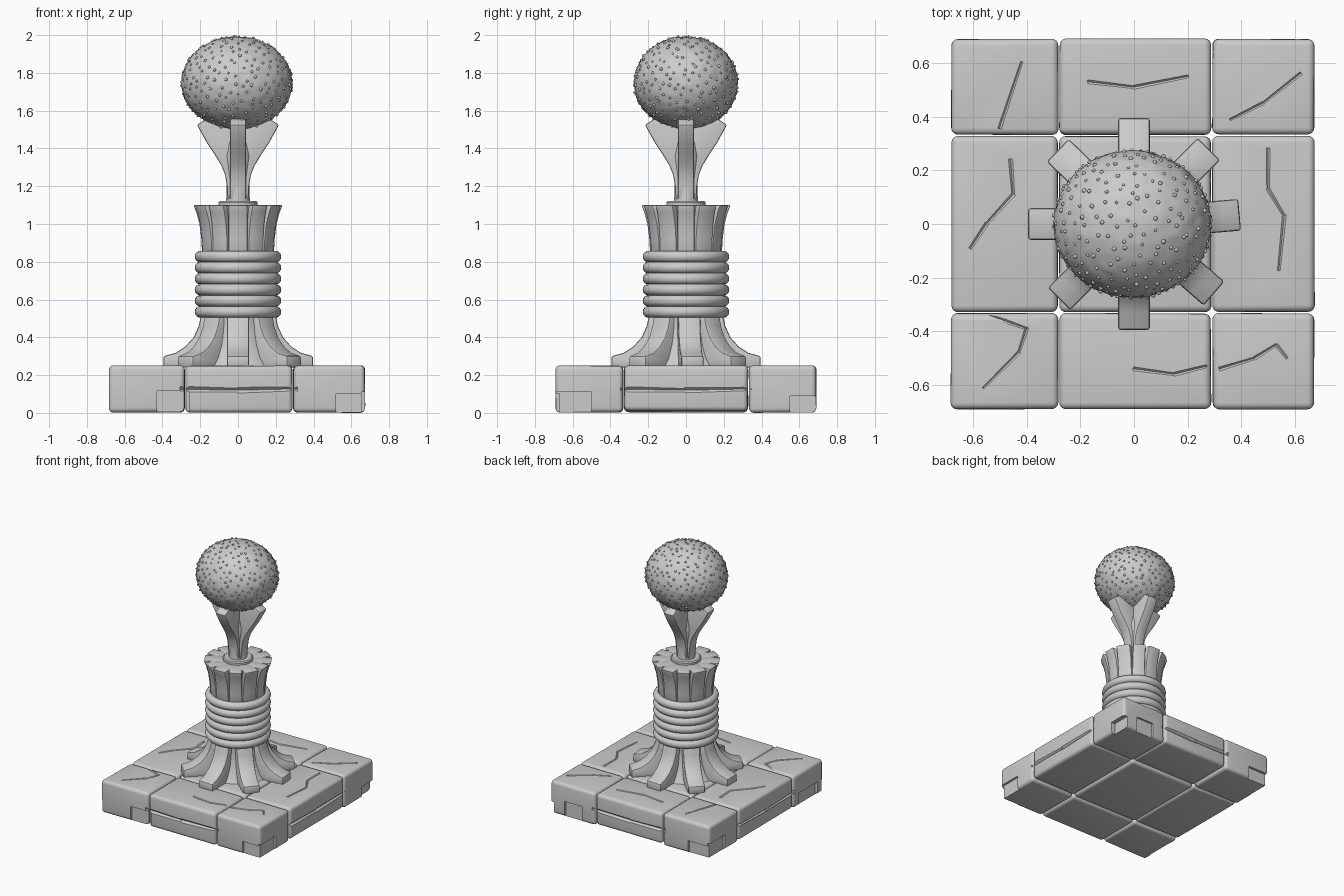
import bpy, bmesh, math, random
from mathutils import Vector, Matrix, noise

random.seed(4)
cube = bpy.data.objects.get("Cube")
if cube:
    bpy.data.objects.remove(cube, do_unlink=True)

stone_grey = bpy.data.materials.new("stone_grey")
stone_grey.use_nodes = True
GREY = (0.6, 0.6, 0.6, 1)
stone_grey.diffuse_color = GREY
stone_grey.node_tree.nodes["Principled BSDF"].inputs["Base Color"].default_value = GREY


def finish(bm, name, angle=35):
    bmesh.ops.recalc_face_normals(bm, faces=bm.faces)
    mesh = bpy.data.meshes.new(name)
    bm.to_mesh(mesh)
    bm.free()
    mesh.materials.append(stone_grey)
    mesh.shade_smooth()
    mesh.set_sharp_from_angle(angle=math.radians(angle))
    obj = bpy.data.objects.new(name, mesh)
    bpy.context.collection.objects.link(obj)
    return obj


def add_box(bm, lo, hi):
    lo, hi = Vector(lo), Vector(hi)
    mat = Matrix.Translation((lo + hi) / 2) @ Matrix.Diagonal((*(hi - lo), 1))
    return bmesh.ops.create_cube(bm, size=1, matrix=mat)["verts"]


def soften(bm, offset, segments=1):
    edges = [e for e in bm.edges if e.calc_face_angle(0) > 1]
    bmesh.ops.bevel(bm, geom=edges, offset=offset, segments=segments,
                    profile=0.5, affect='EDGES')


def lathe(name, profile, steps=48, wobble=0):
    """Spin a radius/height profile about the vertical axis."""
    bm = bmesh.new()
    verts = [bm.verts.new((r, 0, z)) for r, z in profile]
    edges = [bm.edges.new(p) for p in zip(verts, verts[1:])]
    bmesh.ops.spin(bm, geom=verts + edges, axis=(0, 0, 1), cent=(0, 0, 0),
                   angle=math.tau, steps=steps)
    bmesh.ops.remove_doubles(bm, verts=bm.verts, dist=1e-4)
    for v in bm.verts:
        v.co += wobble * noise.noise_vector(v.co * 12)
    return finish(bm, name)


def fin(name, profile, width, angle, bevel=0.01):
    """Upright slab cut to a radius/height outline, pointing outward."""
    bm = bmesh.new()
    verts = [bm.verts.new((r, -width / 2, z)) for r, z in profile]
    face = bm.faces.new(verts)
    out = bmesh.ops.extrude_face_region(bm, geom=[face])["geom"]
    moved = [g for g in out if isinstance(g, bmesh.types.BMVert)]
    bmesh.ops.translate(bm, verts=moved, vec=(0, width, 0))
    bmesh.ops.recalc_face_normals(bm, faces=bm.faces)
    soften(bm, bevel, 2)
    bmesh.ops.rotate(bm, verts=bm.verts, cent=(0, 0, 0),
                     matrix=Matrix.Rotation(math.radians(angle), 3, 'Z'))
    return finish(bm, name)


# Cutter for cracks, side grooves and chipped corners
cut = bmesh.new()


def crack(points, radius):
    for a, b in zip(points, points[1:]):
        a, b = Vector(a), Vector(b)
        d = b - a
        mat = Matrix.Translation((a + b) / 2) @ d.to_track_quat('Z', 'Y').to_matrix().to_4x4()
        bmesh.ops.create_cone(cut, cap_ends=True, segments=4, radius1=radius,
                              radius2=radius * 0.7, depth=d.length * 1.04, matrix=mat)


TOP = 0.25
surface_cracks = [
    [(-.46, .24), (-.45, .11), (-.55, 0), (-.61, -.09)],
    [(-.54, -.34), (-.4, -.39), (-.43, -.48), (-.56, -.61)],
    [(.62, .56), (.48, .45), (.36, .39)],
    [(.5, .28), (.5, .13), (.56, .03), (.54, -.17)],
    [(.32, -.54), (.45, -.5), (.53, -.45), (.57, -.5)],
    [(0, -.54), (.15, -.56), (.27, -.53)],
    [(-.5, .36), (-.42, .6)],
    [(-.17, .53), (0, .51), (.2, .55)],
]
for path in surface_cracks:
    crack([(x, y, TOP) for x, y in path], 0.008)

for s in (-1, 1):
    crack([(-.3, s * .69, .125), (0, s * .69, .12), (.31, s * .69, .127)], 0.016)
    crack([(s * .675, -.34, .125), (s * .675, 0, .12), (s * .675, .34, .127)], 0.016)

chips = [
    ((-.43, -.8, -.1), (-.26, -.675, .115)),
    ((.52, -.8, -.1), (.8, -.67, .1)),
    ((.655, -.8, -.1), (.8, -.5, .11)),
    ((.64, .55, -.1), (.8, .8, .09)),
    ((-.8, .5, -.1), (-.665, .8, .12)),
    ((-.8, .67, -.1), (-.5, .8, .1)),
    ((.4, .675, -.1), (.55, .8, .12)),
    ((-.8, -.62, -.1), (-.665, -.4, .1)),
]
for lo, hi in chips:
    add_box(cut, lo, hi)
cutter = finish(cut, "crack_cutter")
cutter.hide_render = True
cutter.hide_viewport = False
cutter.data.polygons.foreach_set("use_smooth", [False] * len(cutter.data.polygons))

# Nine paving stones
xs, ys = (-.685, -.28, .29, .675), (-.693, -.33, .33, .693)
rows, cols = ("front", "middle", "back"), ("right", "centre", "left")
gap = 0.003
for j, row in enumerate(rows):
    for i, col in enumerate(cols):
        bm = bmesh.new()
        add_box(bm, (xs[i] + gap, ys[j] + gap, random.uniform(0, .012)),
                (xs[i + 1] - gap, ys[j + 1] - gap, TOP))
        for v in bm.verts:
            v.co += Vector([random.uniform(-.002, .002) for _ in range(3)])
        soften(bm, 0.024, 4)
        stone = finish(bm, f"paving_stone_{row}_{col}")
        mod = stone.modifiers.new("cracks", 'BOOLEAN')
        mod.operation, mod.object = 'DIFFERENCE', cutter
        mod.solver, mod.use_self = 'EXACT', True
        bpy.context.view_layer.objects.active = stone
        bpy.ops.object.modifier_apply(modifier=mod.name)
        stone.data.shade_smooth()
        stone.data.set_sharp_from_angle(angle=math.radians(35))
bpy.data.objects.remove(cutter, do_unlink=True)

# Trunk core with eight spreading roots
lathe("trunk_core", [(0, .24), (.25, .24), (.215, .29), (.19, .36), (.178, .43), (.172, .52),
                     (.185, .55), (.185, .84), (.172, .88), (.175, .98), (.2, 1.096), (0, 1.096)])
root_profile = [(.05, .24), (.395, .24), (.395, .3), (.33, .318), (.28, .35),
                (.235, .4), (.208, .46), (.193, .53), (.05, .53)]
for i, turn in enumerate((5, 45, 90, 136, 180, 225, 270, 319)):
    fin(f"root_{i + 1}", root_profile, 0.118, turn)

# Stacked binding rings
for i in range(6):
    bm = bmesh.new()
    z = 0.535 + i * 0.0585
    loop = [bm.verts.new((.198 + .031 * math.cos(a), 0, z + .031 * math.sin(a)))
            for a in (k * math.tau / 14 for k in range(14))]
    edges = [bm.edges.new((loop[k], loop[k - 1])) for k in range(14)]
    bmesh.ops.spin(bm, geom=loop + edges, axis=(0, 0, 1), cent=(0, 0, 0),
                   angle=math.tau, steps=56)
    bmesh.ops.remove_doubles(bm, verts=bm.verts, dist=1e-4)
    finish(bm, f"binding_ring_{i + 1}", 60)

# Flared crown of staves
stave_profile = [(.08, .84), (.19, .84), (.194, .92), (.204, 1), (.22, 1.06),
                 (.236, 1.1), (.08, 1.1)]
for i in range(12):
    fin(f"crown_stave_{i + 1}", stave_profile, 0.09 + 0.012 * (i % 2), i * 30, 0.007)

# Collar and stem
lathe("stem_collar", [(0, 1.09), (.104, 1.09), (.104, 1.115), (.096, 1.122), (0, 1.122)])
lathe("stem", [(0, 1.11), (.064, 1.11), (.06, 1.16), (.06, 1.24), (.066, 1.3),
               (.072, 1.36), (.05, 1.5), (0, 1.53)], 32, 0.002)

# Four prongs cradling the ball
prong_profile = [(0, 1.13), (.055, 1.13), (.059, 1.2), (.068, 1.26), (.088, 1.31),
                 (.125, 1.37), (.165, 1.43), (.217, 1.525), (.17, 1.555), (0, 1.56)]
for i, side in enumerate(("left", "back", "right", "front")):
    fin(f"prong_{side}", prong_profile, 0.084, i * 90, 0.008)

# Lumpy ball covered in tiny studs
CENTRE, RADII = Vector((-.006, 0, 1.747)), Vector((.293, .274, .246))


def ball_point(n):
    p = Vector(a * b for a, b in zip(n, RADII))
    lump = noise.noise(n * 7) * .004 + noise.noise(n * 16) * .0035
    return CENTRE + p + n * lump


bm = bmesh.new()
bmesh.ops.create_icosphere(bm, subdivisions=5, radius=1)
for v in bm.verts:
    v.co = ball_point(v.co.normalized())
finish(bm, "ball", 60)

bm = bmesh.new()
COUNT = 420
for k in range(COUNT):
    z = 1 - 2 * (k + .5) / COUNT
    a = k * math.pi * (3 - math.sqrt(5))
    r = math.sqrt(1 - z * z)
    n = Vector((r * math.cos(a), r * math.sin(a), z))
    n = (n + .05 * Vector([random.uniform(-1, 1) for _ in range(3)])).normalized()
    bmesh.ops.create_icosphere(bm, subdivisions=1, radius=random.uniform(.006, .01),
                               matrix=Matrix.Translation(ball_point(n)))
finish(bm, "ball_studs", 60)
